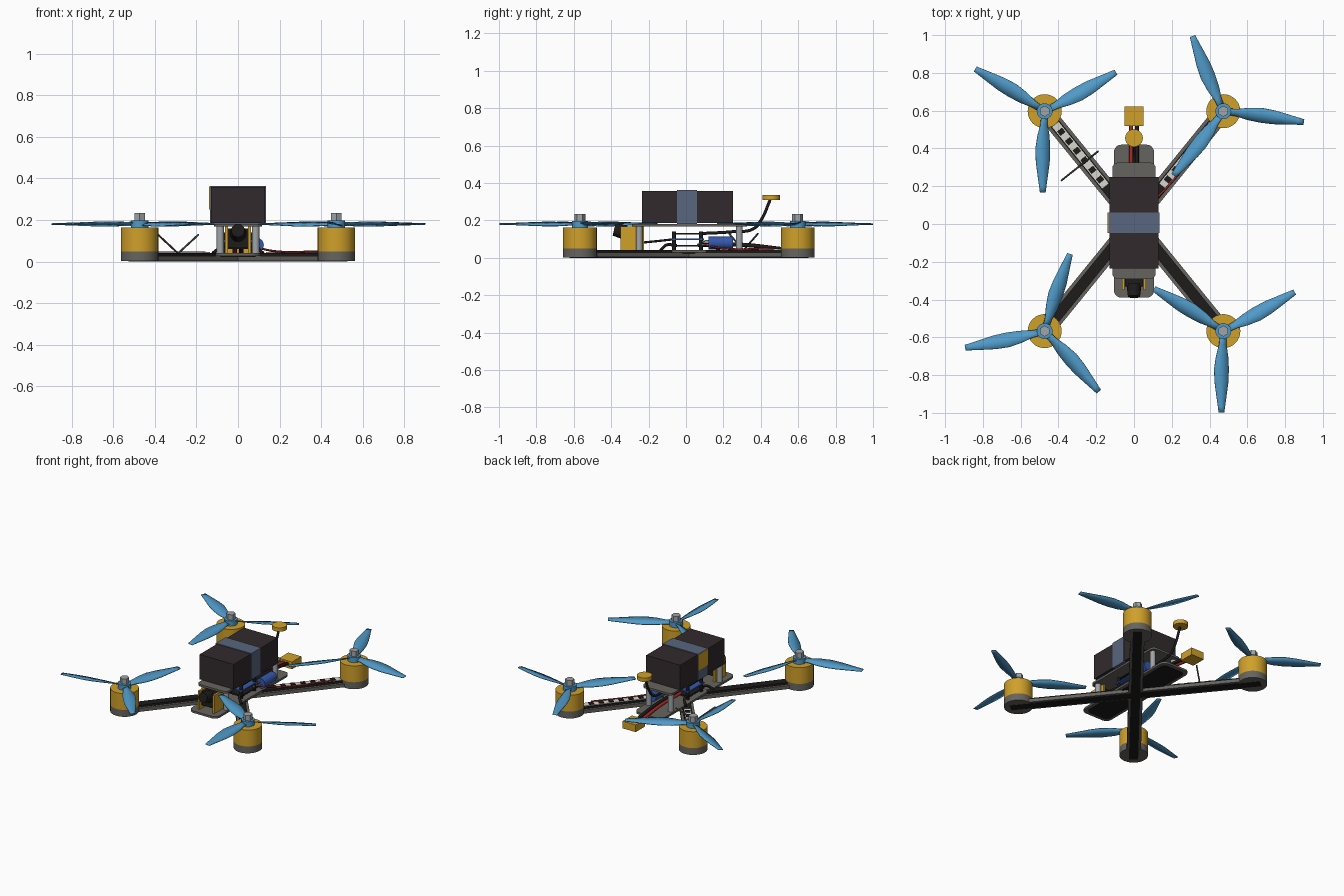
import bpy, bmesh, math
from mathutils import Vector

if "Cube" in bpy.data.objects:
    bpy.data.objects.remove(bpy.data.objects["Cube"], do_unlink=True)


def material(name, r, g, b):
    col = [((c / 255 + 0.055) / 1.055) ** 2.4 for c in (r, g, b)] + [1]
    m = bpy.data.materials.new(name)
    m.use_nodes = True
    m.diffuse_color = col
    bsdf = m.node_tree.nodes["Principled BSDF"]
    bsdf.inputs["Base Color"].default_value = col
    bsdf.inputs["Roughness"].default_value = 0.6
    return m


GOLD = material("gold", 208, 160, 42)
GREY = material("carbon grey", 102, 100, 94)
BLACK = material("black", 30, 27, 27)
PROP = material("propeller blue", 80, 154, 200)
STRAP = material("slate blue", 88, 102, 126)
PACK = material("battery brown", 50, 42, 44)
METAL = material("metal", 160, 165, 168)
WHITE = material("white", 216, 215, 206)
RED = material("red", 170, 42, 36)
BLUE = material("deep blue", 52, 88, 170)


def finish(name, bm, mat, smooth=False):
    bmesh.ops.recalc_face_normals(bm, faces=bm.faces)
    me = bpy.data.meshes.new(name)
    bm.to_mesh(me)
    bm.free()
    ob = bpy.data.objects.new(name, me)
    bpy.context.collection.objects.link(ob)
    me.materials.append(mat)
    if smooth:
        bpy.ops.object.select_all(action='DESELECT')
        ob.select_set(True)
        bpy.context.view_layer.objects.active = ob
        bpy.ops.object.shade_smooth_by_angle(angle=math.radians(35))
    return ob


def box(name, x, y, z, mat, turn=0):
    """Box from (low, high) ranges, optionally turned about z at its centre."""
    bm = bmesh.new()
    bmesh.ops.create_cube(bm, size=1)
    bmesh.ops.scale(bm, vec=[r[1] - r[0] for r in (x, y, z)], verts=bm.verts)
    ob = finish(name, bm, mat)
    ob.location = [(r[0] + r[1]) / 2 for r in (x, y, z)]
    ob.rotation_euler.z = turn
    return ob


def rod(name, a, b, r, mat, sides=24, r2=None):
    a, b = Vector(a), Vector(b)
    bm = bmesh.new()
    bmesh.ops.create_cone(bm, cap_ends=True, segments=sides, radius1=r,
                          radius2=r if r2 is None else r2, depth=(b - a).length)
    ob = finish(name, bm, mat, sides > 8)
    ob.location = (a + b) / 2
    ob.rotation_euler = (b - a).to_track_quat('Z', 'Y').to_euler()
    return ob


def plate(name, half, y0, y1, z0, z1, corner, mat):
    """Flat plate with rounded corners."""
    bm = bmesh.new()
    verts = []
    for i, (cx, cy) in enumerate(((half - corner, y1 - corner), (corner - half, y1 - corner),
                                  (corner - half, y0 + corner), (half - corner, y0 + corner))):
        for k in range(5):
            t = math.radians(90 * i + 22.5 * k)
            verts.append(bm.verts.new((cx + corner * math.cos(t), cy + corner * math.sin(t), z0)))
    face = bm.faces.new(verts)
    new = bmesh.ops.extrude_face_region(bm, geom=[face])["geom"]
    bmesh.ops.translate(bm, vec=(0, 0, z1 - z0),
                        verts=[v for v in new if isinstance(v, bmesh.types.BMVert)])
    return finish(name, bm, mat)


def wire(name, pts, r, mat):
    cu = bpy.data.curves.new(name, 'CURVE')
    cu.dimensions = '3D'
    cu.bevel_depth = r
    cu.bevel_resolution = 2
    cu.use_fill_caps = True
    sp = cu.splines.new('BEZIER')
    sp.bezier_points.add(len(pts) - 1)
    for p, co in zip(sp.bezier_points, pts):
        p.co = co
        p.handle_left_type = p.handle_right_type = 'AUTO'
    sp.resolution_u = 6
    cu.materials.append(mat)
    ob = bpy.data.objects.new(name, cu)
    bpy.context.collection.objects.link(ob)


# Blade stations: radius, width, pitch in degrees
STATIONS = ((0.02, 0.035, 22), (0.07, 0.04, 20), (0.13, 0.066, 17), (0.2, 0.08, 14),
            (0.27, 0.074, 11), (0.34, 0.055, 9), (0.4, 0.038, 7), (0.43, 0.03, 6))


def blade(name, centre, angle, hand):
    bm = bmesh.new()
    rows = []
    for r, w, pitch in STATIONS:
        t = math.radians(pitch)
        mid = -0.01 * min(1, r / 0.2)
        rows.append([bm.verts.new((r, hand * (mid + s * w / 2 * math.cos(t)),
                                   -s * w / 2 * math.sin(t))) for s in (-1, 0, 1)])
    for a, b in zip(rows, rows[1:]):
        for k in (0, 1):
            bm.faces.new((a[k], b[k], b[k + 1], a[k + 1]))
    ob = finish(name, bm, PROP, True)
    ob.location = centre
    ob.rotation_euler.z = math.radians(angle)
    mod = ob.modifiers.new("thickness", 'SOLIDIFY')
    mod.thickness = 0.005
    mod.offset = 0


# Arms, motors and propellers
CY = 0.015
CORNERS = (("back_right", -1, 1, 30, 1), ("back_left", 1, 1, 111, -1),
           ("front_right", -1, -1, 70.5, -1), ("front_left", 1, -1, 30, 1))
for tag, sx, sy, start, hand in CORNERS:
    mx, my = sx * 0.473, CY + sy * 0.582
    reach = math.hypot(mx, my - CY)
    turn = math.atan2(my - CY, mx)
    ux, uy = math.cos(turn), math.sin(turn)

    def strip(name, r0, r1, w, z0, z1, mat):
        c = (r0 + r1) / 2
        box(name + "_" + tag, (c * ux - (r1 - r0) / 2, c * ux + (r1 - r0) / 2),
            (CY + c * uy - w / 2, CY + c * uy + w / 2), (z0, z1), mat, turn)

    strip("arm", 0, reach, 0.09, 0.004, 0.028, GREY)
    strip("arm_underside", 0, reach + 0.05, 0.058, 0.0, 0.0045, BLACK)
    strip("speed_controller", 0.14, reach - 0.08, 0.056, 0.028, 0.042, BLACK)
    if sy > 0:
        strip("light_strip", 0.24, reach - 0.09, 0.044, 0.042, 0.046, WHITE)
        for k in range(6):
            strip("light_chip", 0.27 + k * 0.065, 0.3 + k * 0.065, 0.034, 0.046, 0.05, BLACK)

    rod("motor_base_" + tag, (mx, my, 0.002), (mx, my, 0.05), 0.09, GREY, 32)
    rod("motor_bell_" + tag, (mx, my, 0.05), (mx, my, 0.163), 0.09, GOLD, 32)
    rod("prop_hub_" + tag, (mx, my, 0.163), (mx, my, 0.198), 0.042, PROP)
    rod("prop_nut_" + tag, (mx, my, 0.198), (mx, my, 0.235), 0.029, METAL, 6)
    for k in range(3):
        blade("blade_" + tag, (mx, my, 0.181), start + 120 * k, hand)

# Frame plates and standoffs
plate("bottom_plate", 0.107, -0.39, 0.42, 0.028, 0.042, 0.04, GREY)
plate("bottom_plate_underside", 0.085, -0.365, 0.395, 0.0235, 0.029, 0.03, BLACK)
plate("top_plate", 0.115, -0.29, 0.325, 0.168, 0.182, 0.03, GREY)
for sx in (-1, 1):
    for y in (-0.25, 0.285):
        rod("standoff", (sx * 0.085, y, 0.042), (sx * 0.085, y, 0.168), 0.018, METAL, 16)

# Battery, strap and buckle
box("battery", (-0.13, 0.13), (-0.235, 0.25), (0.186, 0.358), PACK)
box("battery_strap", (-0.135, 0.135), (-0.047, 0.06), (0.18, 0.363), STRAP)
box("strap_buckle", (-0.139, -0.133), (-0.047, 0.06), (0.25, 0.361), GOLD)

# Front camera between two side plates
for sx in (-1, 1):
    box("camera_mount", (sx * 0.056 - 0.007, sx * 0.056 + 0.007), (-0.35, -0.225),
        (0.042, 0.168), GOLD)
box("camera_body", (-0.048, 0.048), (-0.33, -0.25), (0.065, 0.16), BLACK)
rod("camera_lens", (0, -0.32, 0.135), (0, -0.385, 0.15), 0.04, BLACK, 24, 0.032)
wire("camera_cable", [(0, -0.25, 0.08), (0.02, -0.15, 0.09), (0.02, -0.06, 0.1)], 0.006, BLACK)

# Electronics stack
for sx in (-1, 1):
    for y in (-0.065, 0.08):
        rod("stack_post", (sx * 0.07, y, 0.042), (sx * 0.07, y, 0.14), 0.011, BLACK, 12)
box("controller_board", (-0.085, 0.085), (-0.08, 0.095), (0.095, 0.104), BLUE)
box("power_board", (-0.085, 0.085), (-0.08, 0.095), (0.06, 0.07), BLACK)
box("video_board", (-0.075, 0.075), (-0.07, 0.085), (0.126, 0.134), BLACK)
rod("capacitor", (0.09, 0.12, 0.08), (0.09, 0.25, 0.08), 0.034, BLUE)
for z in (0.07, 0.09):
    wire("capacitor_lead", [(0.09, 0.13, z), (0.08, 0.1, z), (0.07, 0.06, 0.07)], 0.004, METAL)
for sx in (-1, 1):
    for y in (-0.1, 0.13):
        wire("motor_wire", [(sx * 0.07, y * 0.5, 0.065), (sx * 0.08, y, 0.07),
                            (sx * 0.12, y * 1.35, 0.042)], 0.008, BLACK)
wire("red_arm_wire", [(0.08, 0.1, 0.07), (0.18, 0.2, 0.05), (0.4, 0.47, 0.05)], 0.005, RED)

# Battery lead and plug
wire("red_lead", [(-0.015, 0.08, 0.07), (-0.015, 0.3, 0.07), (-0.015, 0.53, 0.045)], 0.011, RED)
wire("black_lead", [(0.015, 0.08, 0.07), (0.015, 0.3, 0.07), (0.015, 0.53, 0.045)], 0.011, BLACK)
box("power_plug", (-0.05, 0.05), (0.52, 0.622), (0.015, 0.065), GOLD)

# Rear video antenna and whisker antennas
wire("antenna_cable", [(0, 0.08, 0.13), (0, 0.25, 0.14), (0, 0.36, 0.155),
                       (0, 0.4, 0.2), (0, 0.45, 0.31)], 0.008, BLACK)
rod("antenna_cap", (0, 0.455, 0.308), (0, 0.455, 0.335), 0.047, GOLD)
for tip in ((-0.385, 0.23), (-0.19, 0.385)):
    rod("whisker_antenna", (-0.288, 0.307, 0.04), (*tip, 0.13), 0.005, GREY, 8)
